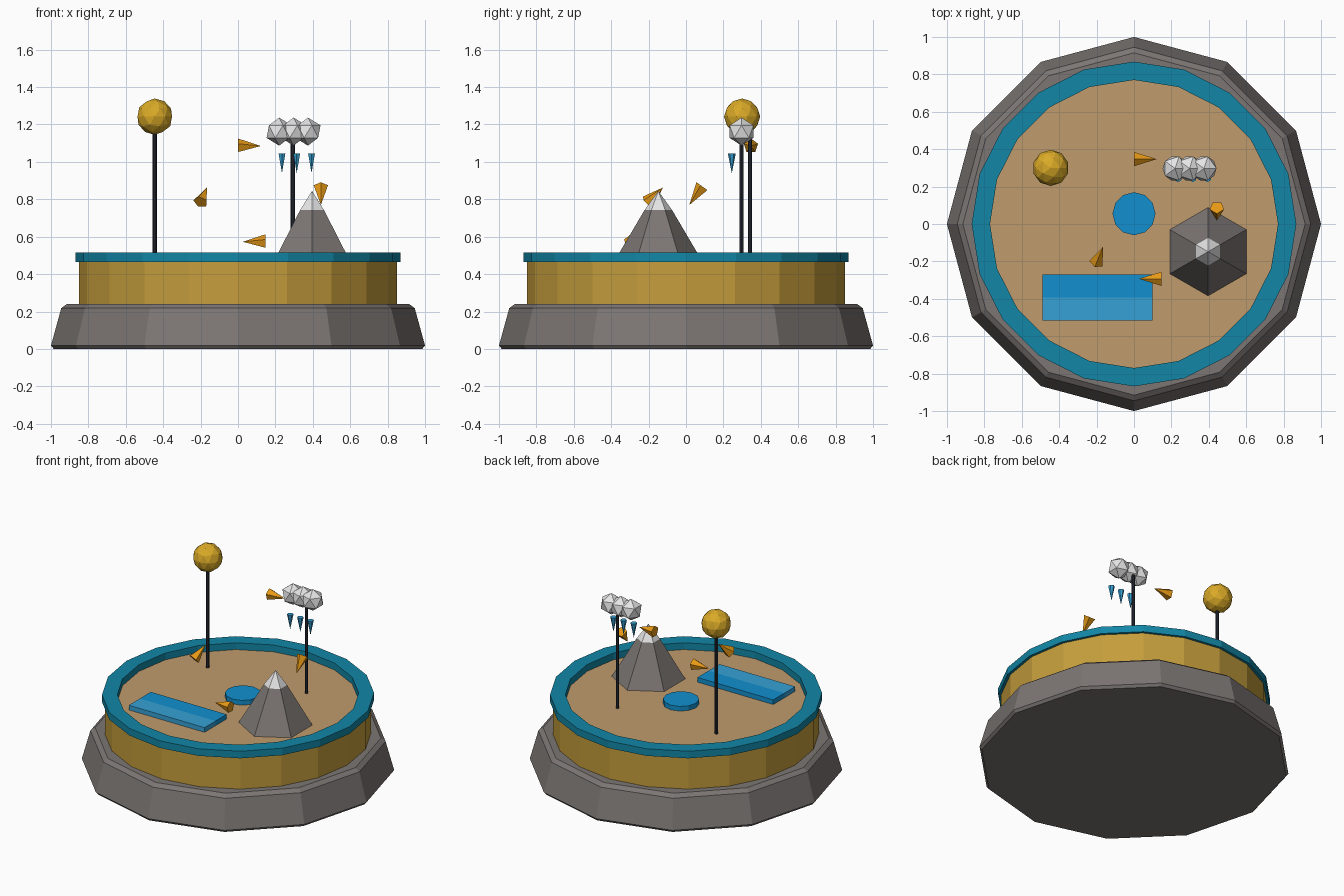
import bpy, bmesh, math
from mathutils import Vector

if "Cube" in bpy.data.objects:
    bpy.data.objects.remove(bpy.data.objects["Cube"])


def mat(name, r, g, b):
    m = bpy.data.materials.new(name)
    m.diffuse_color = (r, g, b, 1)
    m.use_nodes = True
    m.node_tree.nodes["Principled BSDF"].inputs["Base Color"].default_value = m.diffuse_color
    return m


STONE = mat("stone_grey", 0.20, 0.18, 0.172)
OCHRE = mat("ochre", 0.56, 0.34, 0.045)
SAND = mat("sand", 0.53, 0.33, 0.155)
TEAL = mat("teal", 0.006, 0.24, 0.38)
WATER = mat("water_blue", 0.006, 0.28, 0.62)
LIGHT = mat("light_blue", 0.037, 0.36, 0.67)
ORANGE = mat("orange", 0.80, 0.32, 0.008)
SUN = mat("sun_yellow", 0.70, 0.40, 0.02)
WHITE = mat("white", 0.78, 0.78, 0.78)
POLE = mat("dark_slate", 0.022, 0.027, 0.038)


def finish(name, bm, mats, loc=(0, 0, 0)):
    bmesh.ops.recalc_face_normals(bm, faces=bm.faces)
    me = bpy.data.meshes.new(name)
    bm.to_mesh(me)
    bm.free()
    for m in mats:
        me.materials.append(m)
    ob = bpy.data.objects.new(name, me)
    ob.location = loc
    bpy.context.collection.objects.link(ob)
    return ob


def lathe(name, profile, sides, mats, loc=(0, 0, 0), closed=False):
    """Spin (radius, z) points into flat sides, first corner on +y."""
    bm = bmesh.new()
    rings = []
    for r, z in profile:
        if r == 0:
            rings.append([bm.verts.new((0, 0, z))] * sides)
        else:
            rings.append([bm.verts.new((r * math.sin(2 * math.pi * i / sides),
                                        r * math.cos(2 * math.pi * i / sides), z))
                          for i in range(sides)])
    pairs = list(zip(rings, rings[1:]))
    if closed:
        pairs.append((rings[-1], rings[0]))
    for a, b in pairs:
        for i in range(sides):
            j = (i + 1) % sides
            bm.faces.new(list(dict.fromkeys((a[i], a[j], b[j], b[i]))))
    if not closed:
        for ring, (r, z) in ((rings[0], profile[0]), (rings[-1], profile[-1])):
            if r > 0:
                bm.faces.new(ring)
    return finish(name, bm, mats, loc)


def ball(name, subdiv, r, m, loc):
    bm = bmesh.new()
    bmesh.ops.create_icosphere(bm, subdivisions=subdiv, radius=r)
    return finish(name, bm, [m], loc)


def box(name, lo, hi, m):
    bm = bmesh.new()
    bmesh.ops.create_cube(bm, size=1)
    for v in bm.verts:
        v.co = [lo[k] if v.co[k] < 0 else hi[k] for k in range(3)]
    return finish(name, bm, [m])


# Stone plinth with bevelled edges
lathe("plinth", [(0.985, 0), (1.0, 0.018), (0.945, 0.218), (0.915, 0.24)], 12, [STONE])

# Drum with a sand top
GROUND = 0.467
drum = lathe("drum", [(0.85, 0.23), (0.85, GROUND)], 20, [OCHRE, SAND])
for p in drum.data.polygons:
    p.material_index = 1 if p.normal.z > 0.9 else 0

# Teal rim
lathe("rim", [(0.77, 0.465), (0.868, 0.465), (0.868, 0.515), (0.77, 0.515)],
      20, [TEAL], closed=True)

# Mountain with snow cap
mountain = lathe("mountain", [(0.236, GROUND), (0.074, 0.742), (0, 0.845)], 6,
                 [STONE, WHITE], (0.396, -0.148, 0))
for p in mountain.data.polygons:
    p.material_index = 1 if p.center.z > 0.745 else 0

# Pond and two-tone river slab
lathe("pond", [(0.115, GROUND), (0.115, 0.50)], 12, [WATER], (0, 0.055, 0))
box("river_deep", (-0.49, -0.393, GROUND - 0.01), (0.10, -0.27, 0.50), WATER)
box("river_shallow", (-0.49, -0.515, GROUND - 0.01), (0.10, -0.393, 0.50), LIGHT)

# Sun and cloud on poles
lathe("sun_pole", [(0.011, GROUND - 0.01), (0.011, 1.2)], 8, [POLE], (-0.445, 0.297, 0))
ball("sun", 2, 0.097, SUN, (-0.445, 0.30, 1.242))
lathe("cloud_pole", [(0.011, GROUND - 0.01), (0.011, 1.12)], 8, [POLE], (0.293, 0.343, 0))
for i in range(3):
    ball(f"cloud_puff_{i + 1}", 1, 0.075, WHITE, (0.22 + 0.077 * i, 0.297, 1.162))
    lathe(f"raindrop_{i + 1}", [(0, 0.94), (0.021, 1.045)], 6, [LIGHT],
          (0.235 + 0.079 * i, 0.245, 0))

# Orange cycle arrows: base centre, tip
arrows = [((0.0, 0.347, 1.085), (0.122, 0.347, 1.085)),
          ((0.443, 0.088, 0.868), (0.443, 0.018, 0.77)),
          ((0.148, -0.293, 0.573), (0.026, -0.293, 0.573)),
          ((-0.20, -0.205, 0.785), (-0.166, -0.123, 0.863))]
for i, (base, tip) in enumerate(arrows):
    d = Vector(tip) - Vector(base)
    ob = lathe(f"cycle_arrow_{i + 1}", [(0.04, 0), (0, d.length)], 5, [ORANGE], base)
    ob.rotation_euler = d.to_track_quat('Z', 'Y').to_euler()
